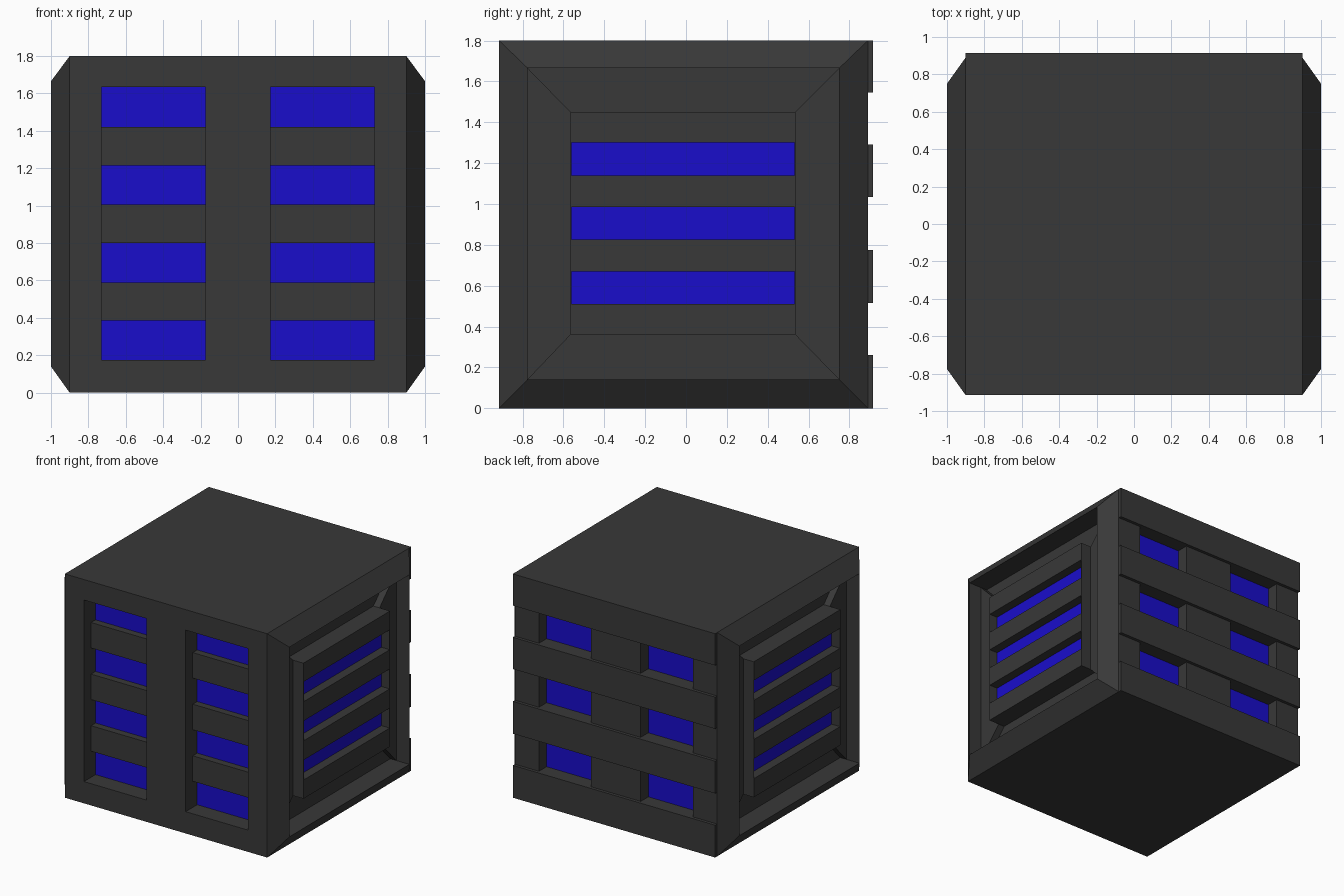
import bpy, bmesh

if "Cube" in bpy.data.objects:
    bpy.data.objects.remove(bpy.data.objects["Cube"])

def material(name, rgb):
    m = bpy.data.materials.new(name)
    m.diffuse_color = (*rgb, 1)
    m.use_nodes = True
    m.node_tree.nodes["Principled BSDF"].inputs["Base Color"].default_value = m.diffuse_color
    return m

DARK = material("dark_grey", (0.04, 0.04, 0.04))
BLUE = material("blue_glow", (0.01, 0.004, 0.6))

def finish(name, bm, mat, mirror=False):
    bmesh.ops.recalc_face_normals(bm, faces=bm.faces)
    me = bpy.data.meshes.new(name)
    bm.to_mesh(me)
    bm.free()
    me.materials.append(mat)
    ob = bpy.data.objects.new(name, me)
    bpy.context.collection.objects.link(ob)
    if mirror:
        ob.modifiers.new("mirror", 'MIRROR').use_mirror_merge = False
    return ob

def add_loft(bm, loops):
    """Closed solid through a list of equal-length vertex loops."""
    rings = [[bm.verts.new(p) for p in loop] for loop in loops]
    for a, b in zip(rings, rings[1:]):
        n = len(a)
        for i in range(n):
            bm.faces.new((a[i], a[(i + 1) % n], b[(i + 1) % n], b[i]))
    bm.faces.new(rings[0])
    bm.faces.new(rings[-1])

def rect(x, y0, y1, z0, z1):
    return [(x, y0, z0), (x, y1, z0), (x, y1, z1), (x, y0, z1)]

def boxes(name, ranges, mat, mirror=False):
    bm = bmesh.new()
    for x0, x1, y0, y1, z0, z1 in ranges:
        add_loft(bm, [rect(x0, y0, y1, z0, z1), rect(x1, y0, y1, z0, z1)])
    return finish(name, bm, mat, mirror)

FRONT, BACK, TOP = -0.915, 0.89, 1.8
RIM = (-0.775, 0.75, 0.14, 1.665)       # side rim y0 y1 z0 z1
PANEL = (-0.565, 0.535, 0.36, 1.45)     # louvre panel y0 y1 z0 z1
BACK_GAPS = [(0.26, 0.515), (0.775, 1.035), (1.29, 1.545)]
BACK_SLATS = [(0, 0.26), (0.515, 0.775), (1.035, 1.29), (1.545, TOP)]

# Crate body with chamfered sides
bm = bmesh.new()
outer = (FRONT, BACK, 0, TOP)
add_loft(bm, [rect(-1, *RIM), rect(-0.9, *outer), rect(0.9, *outer), rect(1, *RIM)])
body = finish("crate_body", bm, DARK)

# Cut side recesses, front windows and back windows
cuts = []
for s in (-1, 1):
    def span(a, b):
        return tuple(sorted((s * a, s * b)))
    cuts.append((*span(0.83, 1.1), *RIM))
    cuts.append((*span(0.175, 0.73), -1.1, -0.765, 0.175, 1.635))
    cuts += [(*span(0.22, 0.685), 0.79, 1.1, z0, z1) for z0, z1 in BACK_GAPS]
cutter = boxes("recess_cutter", cuts, DARK)
cutter.hide_render = True
mod = body.modifiers.new("recesses", 'BOOLEAN')
mod.operation, mod.solver, mod.object = 'DIFFERENCE', 'EXACT', cutter
bpy.context.view_layer.objects.active = body
bpy.ops.object.modifier_apply(modifier=mod.name)
bpy.data.objects.remove(cutter)

# Raised mitred side ledges in each side recess
bm = bmesh.new()
for k in (0, 1):
    add_loft(bm, [[(x, RIM[k], RIM[2]), (x, RIM[k], RIM[3]),
                   (x, PANEL[k], PANEL[3]), (x, PANEL[k], PANEL[2])]
                  for x in (0.828, 0.885)])
finish("side_ledges", bm, DARK, mirror=True)

# Side louvres with thin end plates and blue panel behind
y0, y1, z0, z1 = PANEL
louvres = [(0.83, 0.978, y0, y1, a, b) for a, b in
           [(0.36, 0.51), (0.67, 0.825), (0.985, 1.14), (1.30, 1.45)]]
boxes("side_louvres", louvres, DARK, mirror=True)
boxes("louvre_end_plates", [(0.83, 0.978, y0, y0 + 0.004, z0, z1),
                            (0.83, 0.978, y1 - 0.004, y1, z0, z1)], DARK, mirror=True)
boxes("side_light_panel", [(0.828, 0.904, y0 + 0.002, y1 - 0.002, z0 + 0.01, z1 - 0.01)],
      BLUE, mirror=True)

# Front window bars and lights
bars = [(0.385, 0.59), (0.80, 1.005), (1.215, 1.42)]
boxes("front_bars", [(0.175, 0.73, -0.825, -0.765, a, b) for a, b in bars], DARK, mirror=True)
boxes("front_lights", [(0.175, 0.73, -0.768, -0.76, 0.175, 1.635)], BLUE, mirror=True)

# Back slats and lights
boxes("back_slats", [(-0.9, 0.9, BACK, 0.915, a, b) for a, b in BACK_SLATS], DARK)
boxes("back_lights", [(0.22, 0.685, 0.785, 0.793, a, b) for a, b in BACK_GAPS],
      BLUE, mirror=True)
